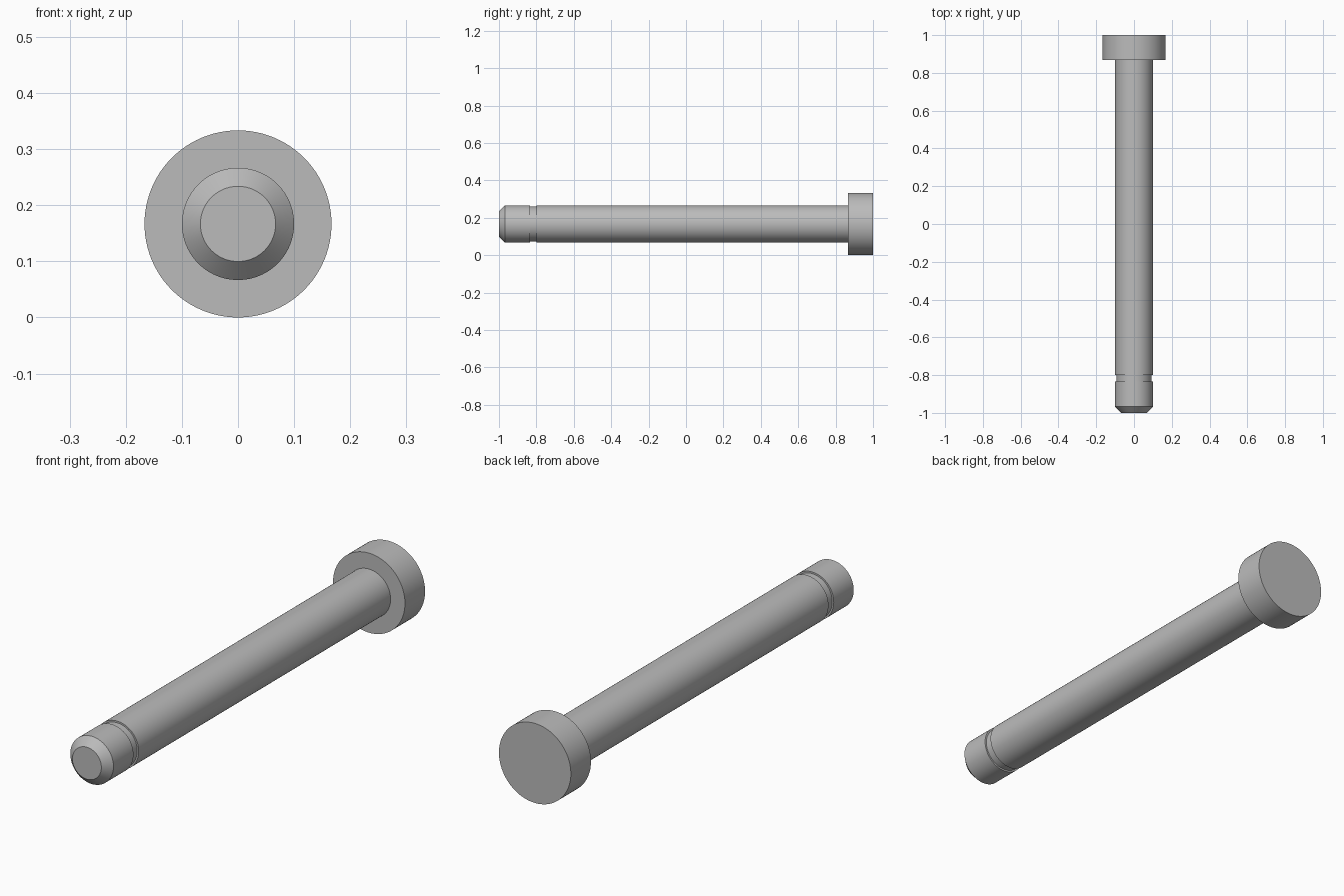
import bpy
import bmesh
import math
from mathutils import Matrix

cube = bpy.data.objects.get("Cube")
if cube:
    bpy.data.objects.remove(cube, do_unlink=True)

SEGMENTS = 96
HEAD_R = 1 / 6
SHAFT_R = 0.1
TIP_R = 0.067
GROOVE_R = 0.093

# Plain steel
steel = bpy.data.materials.new("steel grey")
steel.use_nodes = True
colour = (0.5, 0.5, 0.5, 1)
steel.diffuse_color = colour
steel.node_tree.nodes["Principled BSDF"].inputs["Base Color"].default_value = colour


def turned_part(name, profile):
    """Lathe (radius, y) points about the pin's long axis, with capped ends."""
    bm = bmesh.new()
    rings = []
    for radius, y in profile:
        angles = [math.tau * i / SEGMENTS for i in range(SEGMENTS)]
        rings.append([bm.verts.new((radius * math.cos(a), y, radius * math.sin(a)))
                      for a in angles])
    for a, b in zip(rings, rings[1:]):
        for i in range(SEGMENTS):
            j = (i + 1) % SEGMENTS
            bm.faces.new((a[i], a[j], b[j], b[i]))
    bm.faces.new(rings[0])
    bm.faces.new(rings[-1])
    bmesh.ops.recalc_face_normals(bm, faces=bm.faces)
    bm.transform(Matrix.Translation((0, 0, HEAD_R)))
    mesh = bpy.data.meshes.new(name)
    bm.to_mesh(mesh)
    bm.free()
    mesh.materials.append(steel)
    obj = bpy.data.objects.new(name, mesh)
    bpy.context.collection.objects.link(obj)
    bpy.ops.object.select_all(action="DESELECT")
    obj.select_set(True)
    bpy.context.view_layer.objects.active = obj
    bpy.ops.object.shade_smooth_by_angle(angle=math.radians(30))
    return obj


# One-piece pin: chamfered tip, retaining groove, shaft, flat head
turned_part("headed_pin", [
    (TIP_R, -1),
    (SHAFT_R, -0.967),
    (SHAFT_R, -0.835),
    (GROOVE_R, -0.835),
    (GROOVE_R, -0.8),
    (SHAFT_R, -0.8),
    (SHAFT_R, 0.867),
    (HEAD_R, 0.867),
    (HEAD_R, 1),
])
